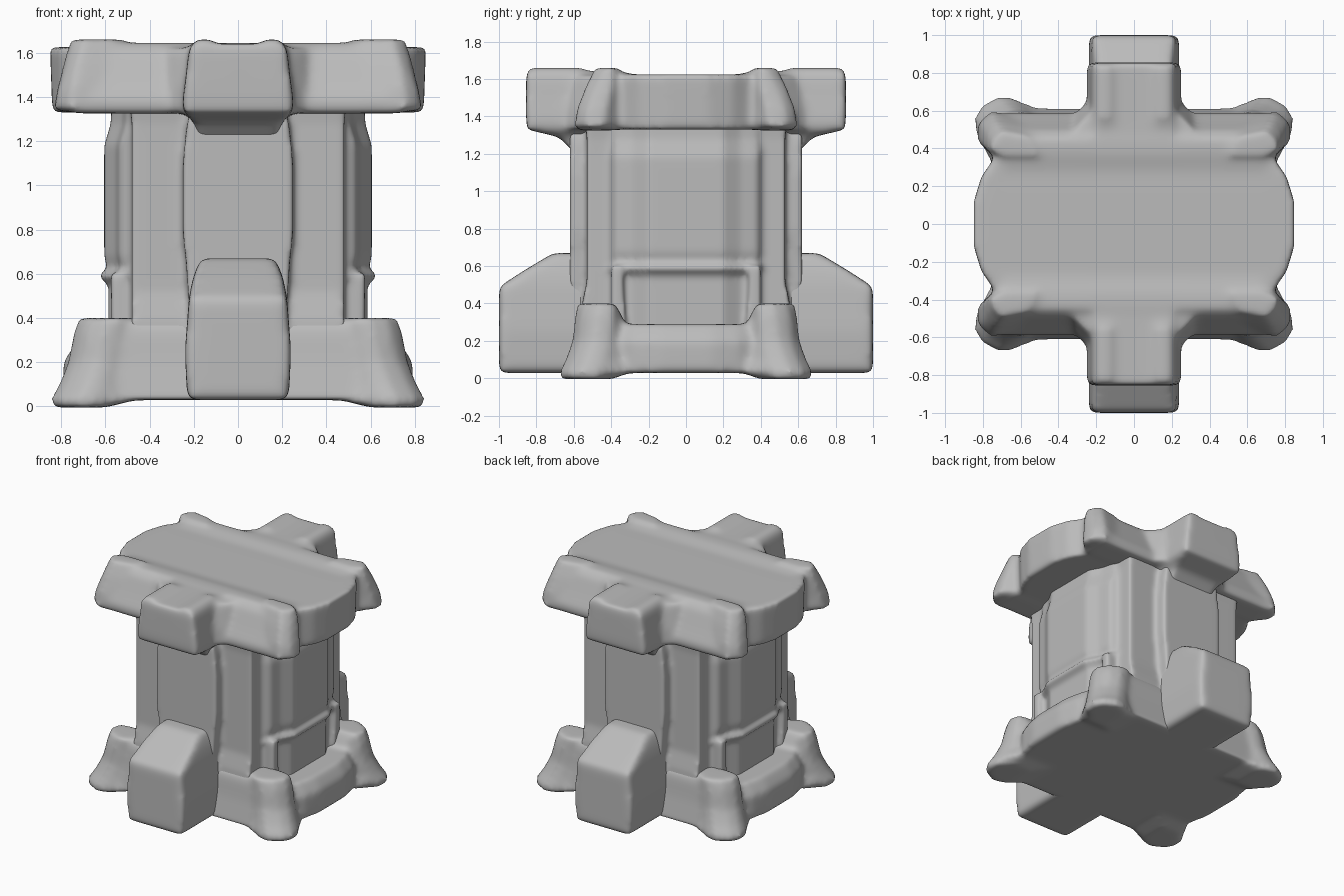
import bpy, bmesh

if "Cube" in bpy.data.objects:
    bpy.data.objects.remove(bpy.data.objects["Cube"], do_unlink=True)

stone = bpy.data.materials.new("grey_stone")
stone.use_nodes = True
grey = (0.5, 0.5, 0.5, 1)
stone.diffuse_color = grey
stone.node_tree.nodes["Principled BSDF"].inputs["Base Color"].default_value = grey
SIGNS = (-1, 1)
CORNERS = [(sx, sy) for sx in SIGNS for sy in SIGNS]


def loft(bm, rings, sx=1, sy=1):
    """Closed skin through (z, [(x, y), ...]) outlines, optionally mirrored."""
    rows = [[bm.verts.new((x * sx, y * sy, z)) for x, y in pts] for z, pts in rings]
    n = len(rows[0])
    faces = [bm.faces.new(rows[0]), bm.faces.new(rows[-1])]
    for a, b in zip(rows, rows[1:]):
        for i in range(n):
            j = (i + 1) % n
            faces.append(bm.faces.new((a[i], a[j], b[j], b[i])))
    bmesh.ops.recalc_face_normals(bm, faces=faces)


def rect(hw, y0, y1):
    return [(-hw, y0), (hw, y0), (hw, y1), (-hw, y1)]


def mirrored(quarter):
    """Full outline from the +x +y quarter, listed from the x axis towards the y axis."""
    left = [(-x, y) for x, y in reversed(quarter)]
    top = quarter + left
    return top + [(x, -y) for x, y in reversed(top)]


def finish(name, bm, voxel=0.018, rounds=14):
    """Fuse the blocks into one soft, worn stone skin."""
    me = bpy.data.meshes.new(name)
    bm.to_mesh(me)
    bm.free()
    me.materials.append(stone)
    ob = bpy.data.objects.new(name, me)
    bpy.context.collection.objects.link(ob)
    fuse = ob.modifiers.new("fuse", 'REMESH')
    fuse.mode = 'VOXEL'
    fuse.voxel_size = voxel
    fuse.use_smooth_shade = True
    soft = ob.modifiers.new("soften", 'SMOOTH')
    soft.factor = 0.5
    soft.iterations = rounds


# Base: bulged slab, front and back plinths, flared corner feet
bm = bmesh.new()
slab = [(0.79, 0.14), (0.76, 0.28), (0.7, 0.4), (0.6, 0.55)]
ledge = [(x - 0.06, y) for x, y in slab]
loft(bm, [(0.028, mirrored(slab)), (0.2, mirrored(slab)), (0.29, mirrored(ledge))])
for sy in SIGNS:
    loft(bm, [(0.028, rect(0.7, 0.36, 0.615)), (0.2, rect(0.7, 0.36, 0.585)),
              (0.34, rect(0.68, 0.4, 0.57)), (0.39, rect(0.66, 0.42, 0.55))], 1, sy)


def foot_ring(x, y, inner, x0=0.46):
    """Lobed foot outline reaching x sideways and y forwards."""
    return [(x0, inner), (x - 0.1, inner), (x - 0.01, y - 0.2), (x, y - 0.12),
            (x - 0.04, y - 0.05), (x - 0.13, y), (x - 0.2, y - 0.01), (x0, y - 0.08)]


for sx, sy in CORNERS:
    loft(bm, [(-0.005, foot_ring(0.84, 0.67, 0.4, 0.6)), (0.03, foot_ring(0.85, 0.68, 0.3)),
              (0.1, foot_ring(0.81, 0.645, 0.31)), (0.2, foot_ring(0.77, 0.61, 0.32)),
              (0.33, foot_ring(0.745, 0.595, 0.34)), (0.4, foot_ring(0.72, 0.585, 0.38))], sx, sy)
finish("base", bm)

# Tower: square core, curved side walls, pilasters and side bands
bm = bmesh.new()
loft(bm, [(z, rect(x, -y, y)) for z, x, y in
          ((0.2, 0.48, 0.57), (0.4, 0.48, 0.555), (0.52, 0.48, 0.53),
           (1.28, 0.48, 0.53), (1.45, 0.5, 0.55))])


def wall(grow):
    return mirrored([(0.6 + grow, 0.2), (0.55 + grow, 0.29), (0.53 + grow, 0.38), (0.44, 0.44)])


loft(bm, [(0.2, wall(-0.015)), (0.6, wall(-0.015)), (0.68, wall(0.005)),
          (1.18, wall(0.005)), (1.28, wall(-0.025)), (1.45, wall(-0.03))])
loft(bm, [(0.56, wall(0)), (0.59, wall(0.03)), (0.62, wall(0))])
for sx, sy in CORNERS:
    loft(bm, [(0.2, [(0.44, 0.32), (0.57, 0.32), (0.57, 0.4), (0.44, 0.4)]),
              (0.6, [(0.44, 0.34), (0.575, 0.34), (0.575, 0.4), (0.44, 0.4)])], sx, sy)
for sy in SIGNS:
    loft(bm, [(z, rect(w, 0.4, 0.62)) for z, w in
              ((0.3, 0.21), (0.65, 0.235), (0.8, 0.25), (1.08, 0.25), (1.25, 0.235), (1.42, 0.2))], 1, sy)
finish("tower", bm, 0.015, 7)

# Cap: bulged slab, hollowed cornices with flared ends, and two arms
bm = bmesh.new()
top = [(0.85, 0.12), (0.81, 0.25), (0.74, 0.35), (0.6, 0.42)]
lower = [(0.84, 0.12), (0.8, 0.25), (0.74, 0.34), (0.6, 0.42)]
loft(bm, [(1.33, mirrored(lower)), (1.625, mirrored(top))])
for sy in SIGNS:
    loft(bm, [(1.325, rect(0.74, 0.38, 0.58)), (1.38, rect(0.74, 0.3, 0.59)),
              (1.48, rect(0.72, 0.25, 0.545)), (1.6, rect(0.7, 0.15, 0.495)),
              (1.645, rect(0.68, 0.38, 0.45))], 1, sy)
    # arm with a bracketed underside
    loft(bm, [(1.2, rect(0.18, 0.4, 0.59)), (1.29, rect(0.2, 0.4, 0.68)),
              (1.33, rect(0.25, 0.4, 0.85)), (1.39, rect(0.25, 0.4, 0.855)),
              (1.5, rect(0.235, 0.3, 0.855)), (1.6, rect(0.225, 0.15, 0.855)),
              (1.64, rect(0.21, 0.42, 0.85))], 1, sy)
    for sx in SIGNS:
        # low ribs along the top of each arm
        loft(bm, [(1.55, [(0.08, 0.3), (0.22, 0.3), (0.22, 0.855), (0.08, 0.855)]),
                  (1.66, [(0.12, 0.56), (0.19, 0.56), (0.19, 0.84), (0.12, 0.84)])], sx, sy)
        # fillets where the arm meets the cornice
        loft(bm, [(z, [(0.15, 0.45), (0.34, d - 0.06), (0.3, d), (0.25, d + 0.05), (0.15, d + 0.09)])
                  for z, d in ((1.33, 0.6), (1.45, 0.58), (1.62, 0.52))], sx, sy)
for sx, sy in CORNERS:
    # drooping cornice corners
    loft(bm, [(1.335, [(0.55, 0.34), (0.76, 0.37), (0.835, 0.44), (0.83, 0.54), (0.76, 0.6), (0.55, 0.57)]),
              (1.43, [(0.55, 0.34), (0.75, 0.37), (0.82, 0.43), (0.815, 0.53), (0.75, 0.59), (0.56, 0.55)]),
              (1.56, [(0.55, 0.34), (0.74, 0.36), (0.79, 0.4), (0.78, 0.48), (0.73, 0.54), (0.57, 0.51)]),
              (1.66, [(0.5, 0.36), (0.7, 0.36), (0.76, 0.39), (0.75, 0.44), (0.7, 0.49), (0.55, 0.46)])], sx, sy)
finish("cap", bm)

# Buttresses: sloping blocks at the front and back
for name, sy in (("front_buttress", -1), ("back_buttress", 1)):
    bm = bmesh.new()
    loft(bm, [(z, rect(w, 0.4, y)) for z, w, y in
              ((0.028, 0.23, 1.0), (0.25, 0.24, 1.0), (0.49, 0.222, 1.0),
               (0.58, 0.205, 0.86), (0.67, 0.17, 0.71))], 1, sy)
    finish(name, bm, 0.018, 24)
